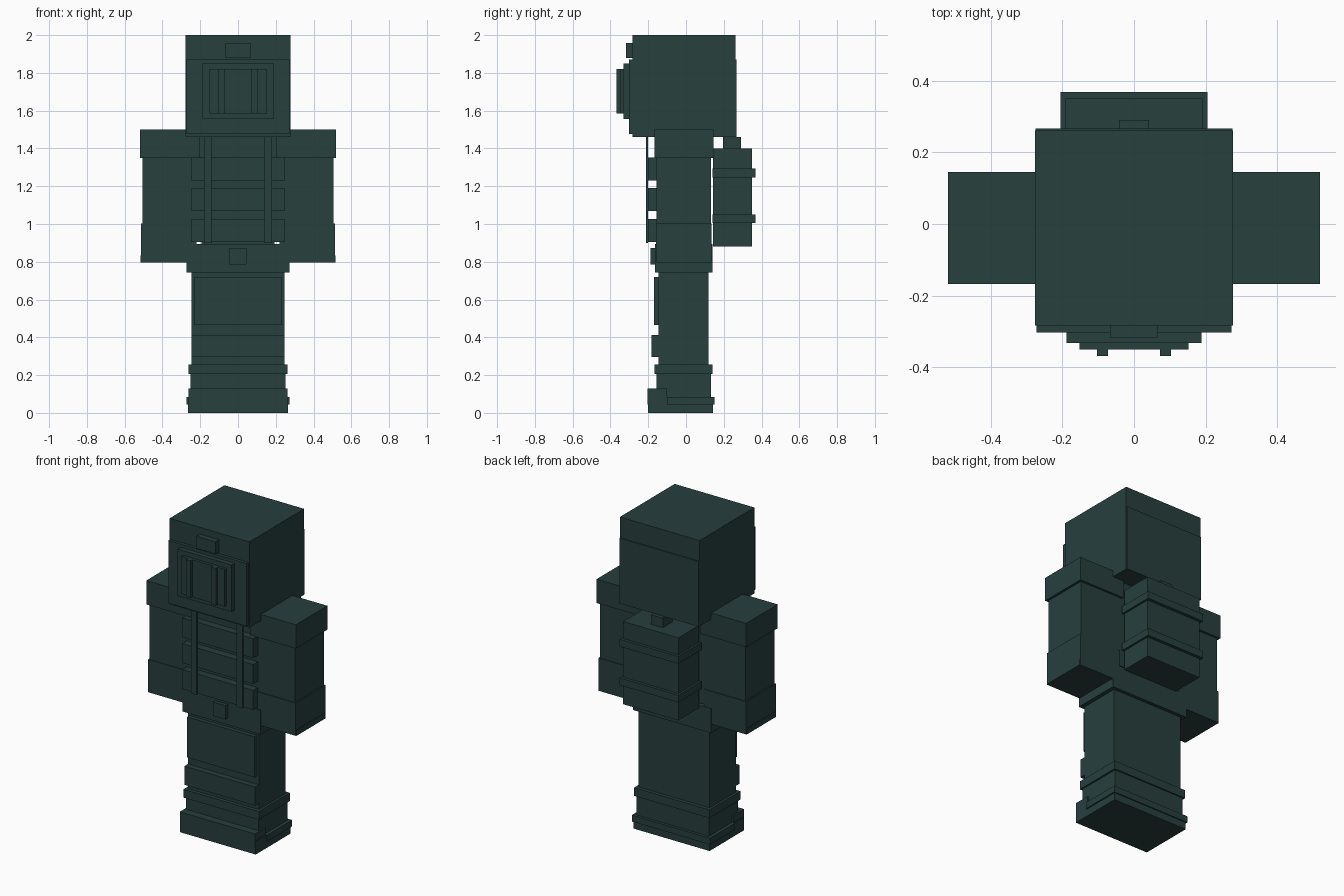
import bpy
import bmesh

cube = bpy.data.objects.get("Cube")
if cube:
    bpy.data.objects.remove(cube, do_unlink=True)

# One flat colour for everything
teal = bpy.data.materials.new("dark_teal")
teal.use_nodes = True
COLOUR = (0.02, 0.05, 0.048, 1)
teal.diffuse_color = COLOUR
teal.node_tree.nodes["Principled BSDF"].inputs["Base Color"].default_value = COLOUR


def box(name, x, y, z):
    """Flat-faced block between (min, max) pairs on each axis."""
    bm = bmesh.new()
    bmesh.ops.create_cube(bm, size=1)
    for v in bm.verts:
        for axis, (low, high) in enumerate((x, y, z)):
            v.co[axis] = high if v.co[axis] > 0 else low
    mesh = bpy.data.meshes.new(name)
    bm.to_mesh(mesh)
    bm.free()
    mesh.materials.append(teal)
    obj = bpy.data.objects.new(name, mesh)
    bpy.context.collection.objects.link(obj)
    return obj


def centred(name, half_width, y, z):
    return box(name, (-half_width, half_width), y, z)


def pair(name, x, y, z):
    box("left_" + name, x, y, z)
    box("right_" + name, (-x[1], -x[0]), y, z)


# Head with front and back plates, visor and badge
centred("head", 0.277, (-0.283, 0.261), (1.46, 2.0))
centred("face_plate", 0.272, (-0.303, -0.28), (1.476, 1.87))
centred("back_head_plate", 0.275, (0.255, 0.267), (1.46, 1.87))
centred("visor_frame", 0.188, (-0.332, -0.3), (1.555, 1.85))
centred("visor", 0.152, (-0.35, -0.33), (1.585, 1.82))
pair("visor_bar", (0.072, 0.104), (-0.369, -0.345), (1.585, 1.82))
centred("head_badge", 0.067, (-0.317, -0.28), (1.88, 1.957))

# Torso, belt and buckle
centred("torso", 0.25, (-0.155, 0.13), (0.905, 1.46))
centred("belt", 0.272, (-0.164, 0.139), (0.742, 0.895))
centred("belt_buckle", 0.044, (-0.187, -0.16), (0.785, 0.872))

# Chest plates and the straps over them
for i, top in enumerate((1.352, 1.19, 1.027)):
    centred(f"chest_plate_{i + 1}", 0.247, (-0.202, -0.15), (top - 0.122, top))
pair("chest_strap", (0.139, 0.179), (-0.213, -0.2), (0.9, 1.475))

# Arms
pair("shoulder", (0.2, 0.52), (-0.168, 0.145), (1.35, 1.5))
pair("arm", (0.235, 0.505), (-0.156, 0.132), (0.95, 1.36))
pair("glove", (0.22, 0.513), (-0.16, 0.136), (0.797, 1.003))
pair("glove_edge", (0.225, 0.517), (-0.157, 0.133), (0.797, 0.832))

# Backpack with bands and a top handle
centred("backpack", 0.192, (0.143, 0.35), (0.88, 1.4))
for i, top in enumerate((1.293, 1.05)):
    centred(f"backpack_band_{i + 1}", 0.205, (0.139, 0.369), (top - 0.046, top))
centred("backpack_handle", 0.042, (0.196, 0.29), (1.39, 1.46))

# Legs with thigh and knee plates
centred("legs", 0.247, (-0.145, 0.118), (0.2, 0.75))
centred("thigh_plate", 0.234, (-0.17, -0.14), (0.465, 0.72))
centred("knee_plate", 0.246, (-0.182, -0.14), (0.295, 0.412))

# Boots
centred("boot_shaft", 0.251, (-0.157, 0.132), (0.03, 0.22))
centred("boot_cuff", 0.262, (-0.168, 0.141), (0.205, 0.257))
centred("boot_toe", 0.261, (-0.205, -0.1), (0.045, 0.13))
centred("boot_sole", 0.264, (-0.201, 0.143), (0.0, 0.085))
centred("boot_heel_band", 0.272, (-0.1, 0.15), (0.045, 0.085))
